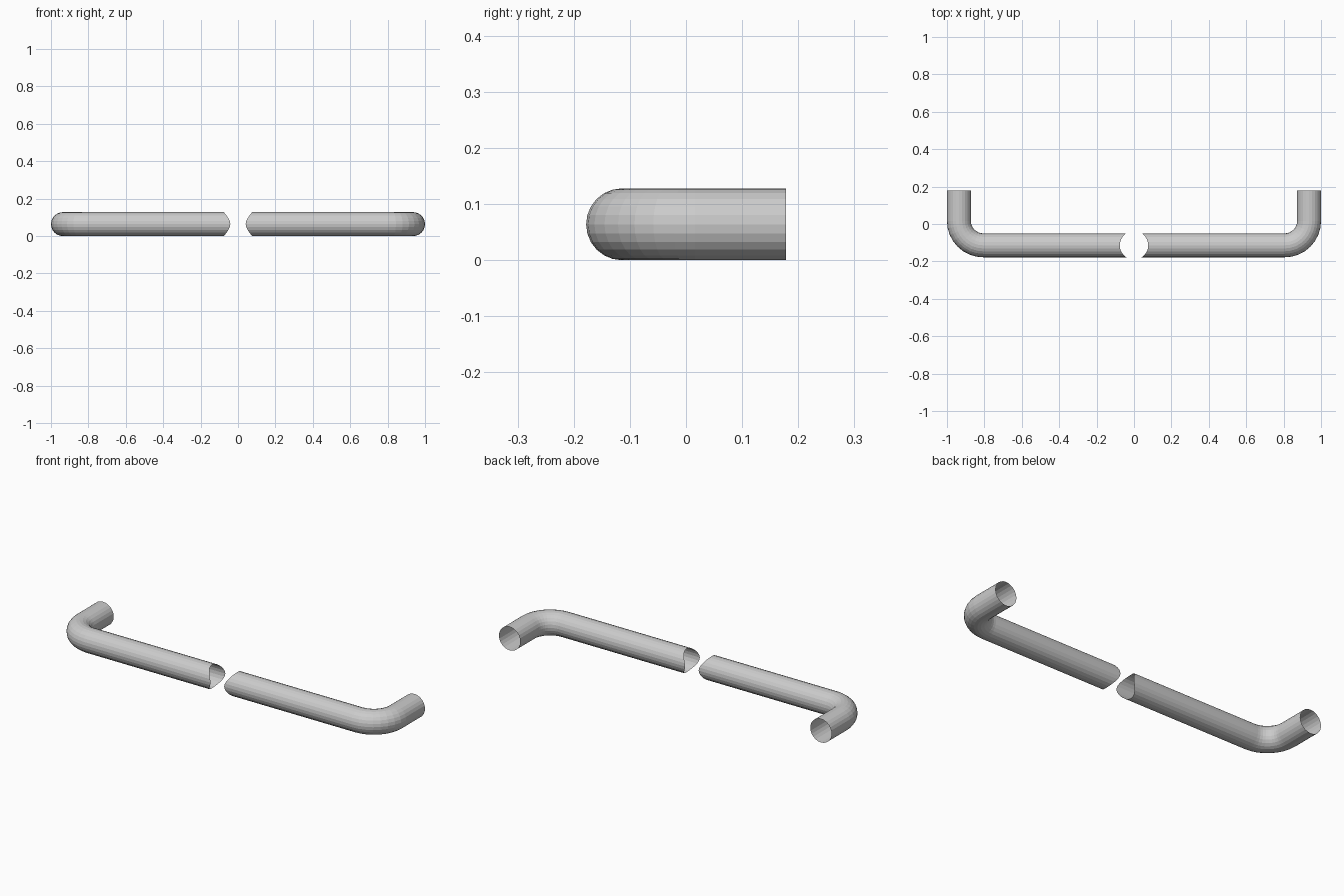
import bpy, bmesh
from math import sin, cos, pi, sqrt

if "Cube" in bpy.data.objects:
    bpy.data.objects.remove(bpy.data.objects["Cube"])

R = 0.064                 # tube radius
SIDES, BEND_STEPS = 24, 8
END_Y, AXIS_Y = 0.178, -0.114
BEND_R = 0.13             # bend centreline radius
CUT_R = 0.076             # round notch radius at the middle
CX, CY = 1 - R - BEND_R, AXIS_Y + BEND_R


def ring(bm, x, y, nx, ny):
    """Circle of vertices around (x, y); (nx, ny) points to the outside of the bend."""
    return [bm.verts.new((x + nx * R * cos(a), y + ny * R * cos(a), R + R * sin(a)))
            for a in (2 * pi * i / SIDES for i in range(SIDES))]


def half_tube(name, side):
    bm = bmesh.new()
    # straight end, then quarter bend
    rings = [ring(bm, 1 - R, END_Y, 1, 0)]
    for i in range(BEND_STEPS + 1):
        a = pi / 2 * i / BEND_STEPS
        rings.append(ring(bm, CX + BEND_R * cos(a), CY - BEND_R * sin(a), cos(a), -sin(a)))
    # saddle-shaped inner end, fitted to an upright cylinder
    last = ring(bm, 0, AXIS_Y, 0, -1)
    for v in last:
        v.co.x = sqrt(CUT_R ** 2 - (v.co.y - AXIS_Y) ** 2)
    rings.append(last)
    # skin the rings, leaving both ends open
    for a, b in zip(rings, rings[1:]):
        for i in range(SIDES):
            j = (i + 1) % SIDES
            bm.faces.new((a[i], a[j], b[j], b[i]))
    for v in bm.verts:
        v.co.x *= side
    bmesh.ops.recalc_face_normals(bm, faces=bm.faces)
    # normals must face outward: test one face on the straight end
    bm.faces.ensure_lookup_table()
    f = bm.faces[0]
    c = f.calc_center_median()
    if f.normal.x * (c.x - side * (1 - R)) + f.normal.z * (c.z - R) < 0:
        bmesh.ops.reverse_faces(bm, faces=bm.faces)
    me = bpy.data.meshes.new(name)
    bm.to_mesh(me)
    bm.free()
    ob = bpy.data.objects.new(name, me)
    bpy.context.collection.objects.link(ob)


half_tube("right_bent_tube", 1)
half_tube("left_bent_tube", -1)
